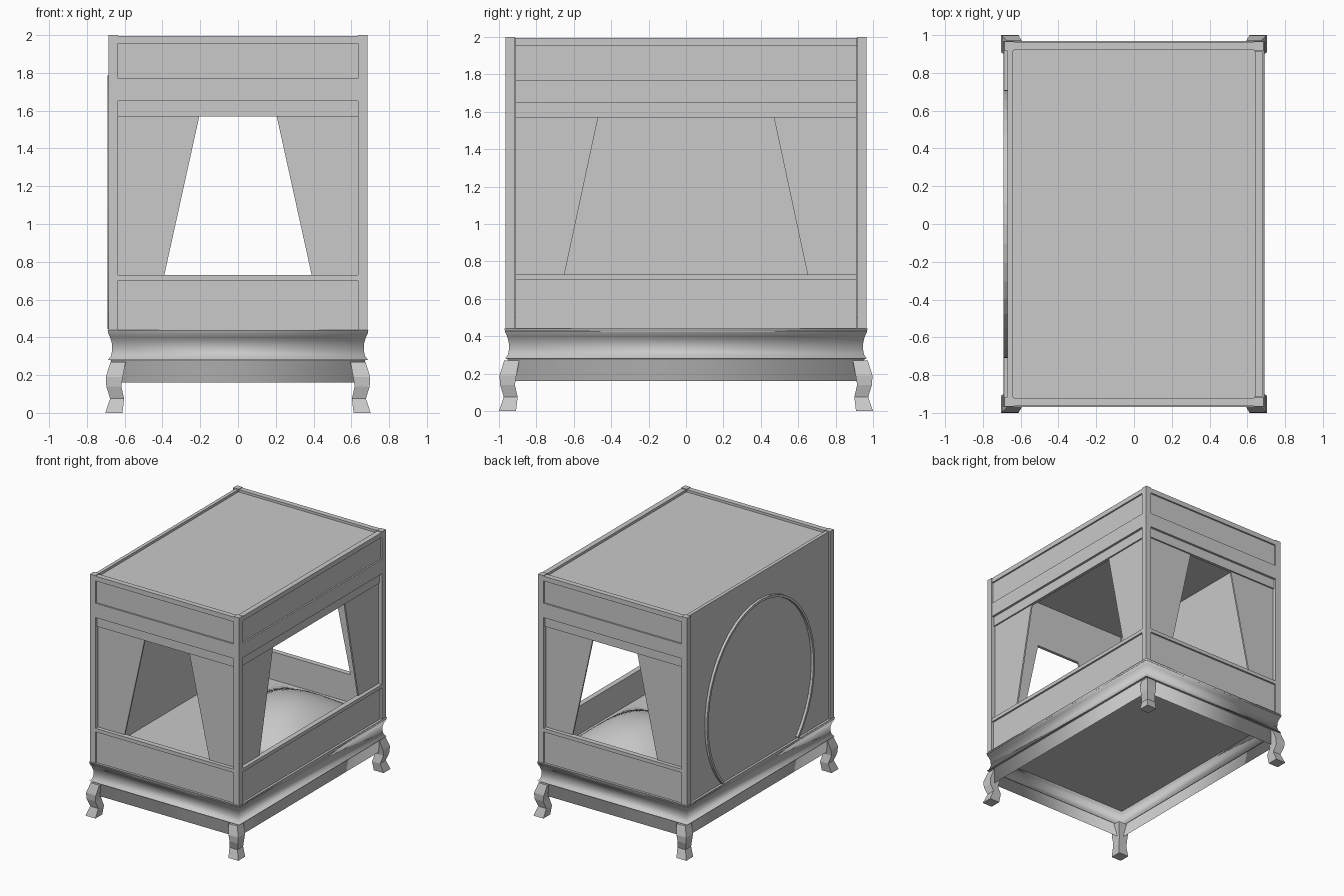
import bpy, bmesh, math

if "Cube" in bpy.data.objects:
    bpy.data.objects.remove(bpy.data.objects["Cube"])

grey = bpy.data.materials.new("plain_grey")
grey.use_nodes = True
COLOR = (0.585, 0.585, 0.585, 1)
grey.diffuse_color = COLOR
grey.node_tree.nodes["Principled BSDF"].inputs["Base Color"].default_value = COLOR

HX, HY = 0.685, 0.965      # outer half sizes of the cabinet
BASE, TOP = 0.44, 2.0      # cabinet bottom and top


def finish(name, bm, smooth=None):
    bmesh.ops.recalc_face_normals(bm, faces=bm.faces)
    mesh = bpy.data.meshes.new(name)
    bm.to_mesh(mesh)
    bm.free()
    mesh.materials.append(grey)
    ob = bpy.data.objects.new(name, mesh)
    bpy.context.collection.objects.link(ob)
    if smooth:
        bpy.ops.object.select_all(action='DESELECT')
        bpy.context.view_layer.objects.active = ob
        ob.select_set(True)
        bpy.ops.object.shade_smooth_by_angle(angle=math.radians(smooth))
    return ob


def loft(name, rings, caps=True, smooth=None):
    """Skin rectangular rings given as (z, x0, x1, y0, y1)."""
    bm = bmesh.new()
    loops = [[bm.verts.new((x, y, z)) for x, y in ((x0, y0), (x1, y0), (x1, y1), (x0, y1))]
             for z, x0, x1, y0, y1 in rings]
    if caps:
        bm.faces.new(loops[0])
        bm.faces.new(loops[-1])
    for a, b in zip(loops, loops[1:]):
        for i in range(4):
            j = (i + 1) % 4
            bm.faces.new((a[i], a[j], b[j], b[i]))
    return finish(name, bm, smooth)


def box(name, x0, x1, y0, y1, z0, z1):
    return loft(name, [(z, min(x0, x1), max(x0, x1), min(y0, y1), max(y0, y1)) for z in (z0, z1)])


def wall_map(axis, sign):
    """Maps (along, depth, z) onto a wall facing the given axis."""
    if axis == 'x':
        return lambda a, d, z: (sign * (HX - d), a, z)
    return lambda a, d, z: (a, sign * (HY - d), z)


def wall_box(name, place, half, d0, d1, z0, z1):
    p, q = place(-half, d0, z0), place(half, d1, z1)
    return box(name, p[0], q[0], p[1], q[1], z0, z1)


def prism(bm, place, outline, hole, d0, d1):
    """Flat frame between two matching outlines, given a thickness."""
    n = len(outline)
    rings = [[bm.verts.new(place(a, d, z)) for a, z in pts]
             for pts, d in ((outline, d0), (hole, d0), (hole, d1), (outline, d1))]
    for k in range(4):
        a, b = rings[k], rings[(k + 1) % 4]
        for i in range(n):
            j = (i + 1) % n
            bm.faces.new((a[i], a[j], b[j], b[i]))


# Open sides: curtain with a tapered opening, proud rails and sunk boards
for label, axis, sign, half, low, high in (("front", 'y', -1, 0.635, 0.39, 0.205),
                                           ("back", 'y', 1, 0.635, 0.39, 0.205),
                                           ("side", 'x', 1, 0.912, 0.65, 0.47)):
    place = wall_map(axis, sign)
    bm = bmesh.new()
    prism(bm, place,
          [(-half, 0.70), (half, 0.70), (half, 1.66), (-half, 1.66)],
          [(-low, 0.73), (low, 0.73), (high, 1.57), (-high, 1.57)], 0.032, 0.045)
    finish(label + "_curtain", bm)
    wall_box(label + "_lower_board", place, half, 0.016, 0.045, BASE, 0.70)
    wall_box(label + "_lower_rail", place, half, 0.001, 0.045, 0.70, 0.73)
    wall_box(label + "_valance", place, half, 0.02, 0.045, 1.57, 1.65)
    wall_box(label + "_middle_rail", place, half, 0.001, 0.045, 1.65, 1.77)
    wall_box(label + "_upper_board", place, half, 0.014, 0.045, 1.77, 1.955)
    wall_box(label + "_top_rail", place, half, 0.001, 0.045, 1.955, 1.995)

# Closed side with a raised oval trim, cut flat at the base
closed = wall_map('x', -1)
wall_box("closed_wall", closed, 0.92, 0.016, 0.045, BASE, 1.995)
start = math.asin((BASE - 1.0) / 0.79)
bm = bmesh.new()
rings = []
for i in range(33):
    t = start + (math.pi - 2 * start) * i / 32
    c, s = math.cos(t), math.sin(t)
    rings.append([bm.verts.new(closed(r * c, d, max(BASE, 1.0 + (r + 0.075) * s)))
                  for r, d in ((0.71, -0.005), (0.69, -0.005), (0.69, 0.02), (0.71, 0.02))])
for a, b in zip(rings, rings[1:]):
    for i in range(4):
        j = (i + 1) % 4
        bm.faces.new((a[i], a[j], b[j], b[i]))
bm.faces.new(rings[0])
bm.faces.new(rings[-1])
finish("oval_trim", bm)

# Corner posts and cabriole legs
LEG = ((0.27, 0.675, 0.595), (0.19, 0.70, 0.61), (0.14, 0.697, 0.618), (0.075, 0.677, 0.603), (0.0, 0.703, 0.612))
for sx, side in ((1, "left"), (-1, "right")):
    for sy, end in ((-1, "front"), (1, "back")):
        tag = end + "_" + side
        box(tag + "_post", sx * (HX - 0.05), sx * HX, sy * (HY - 0.05), sy * HY, BASE, TOP)
        loft(tag + "_leg", [(z, *sorted((sx * o, sx * i)), *sorted((sy * (o + 0.297), sy * (i + 0.297))))
                            for z, o, i in LEG])

# Roof sunk between the rails
box("roof", -0.645, 0.645, -0.925, 0.925, 1.955, 1.975)


# Base: hollow cove above a plain apron, open underneath
def skirt(name, profile):
    loft(name, [(z, -w, w, -w - 0.28, w + 0.28) for z, w in profile], caps=False, smooth=100)


skirt("base_cove", ((0.44, 0.69), (0.42, 0.687), (0.40, 0.677), (0.37, 0.668),
                    (0.33, 0.666), (0.30, 0.673), (0.28, 0.688)))
skirt("base_ledge", ((0.28, 0.688), (0.279, 0.672)))
skirt("base_apron", ((0.28, 0.674), (0.16, 0.655)))
box("base_floor", -0.688, 0.688, -0.968, 0.968, 0.425, BASE)

# Mattress with a broad soft cushion
box("mattress", -0.638, 0.638, -0.918, 0.918, BASE, 0.50)
bm = bmesh.new()
bmesh.ops.create_grid(bm, x_segments=14, y_segments=14, size=1)
for v in bm.verts:
    x, y = v.co.x, v.co.y
    puff = max(0, (1 - x * x) * (1 - y * y))
    v.co = (0.18 + 0.44 * x, 0.36 + 0.52 * y, 0.50 + 0.2 * puff)
finish("cushion", bm, smooth=60)
